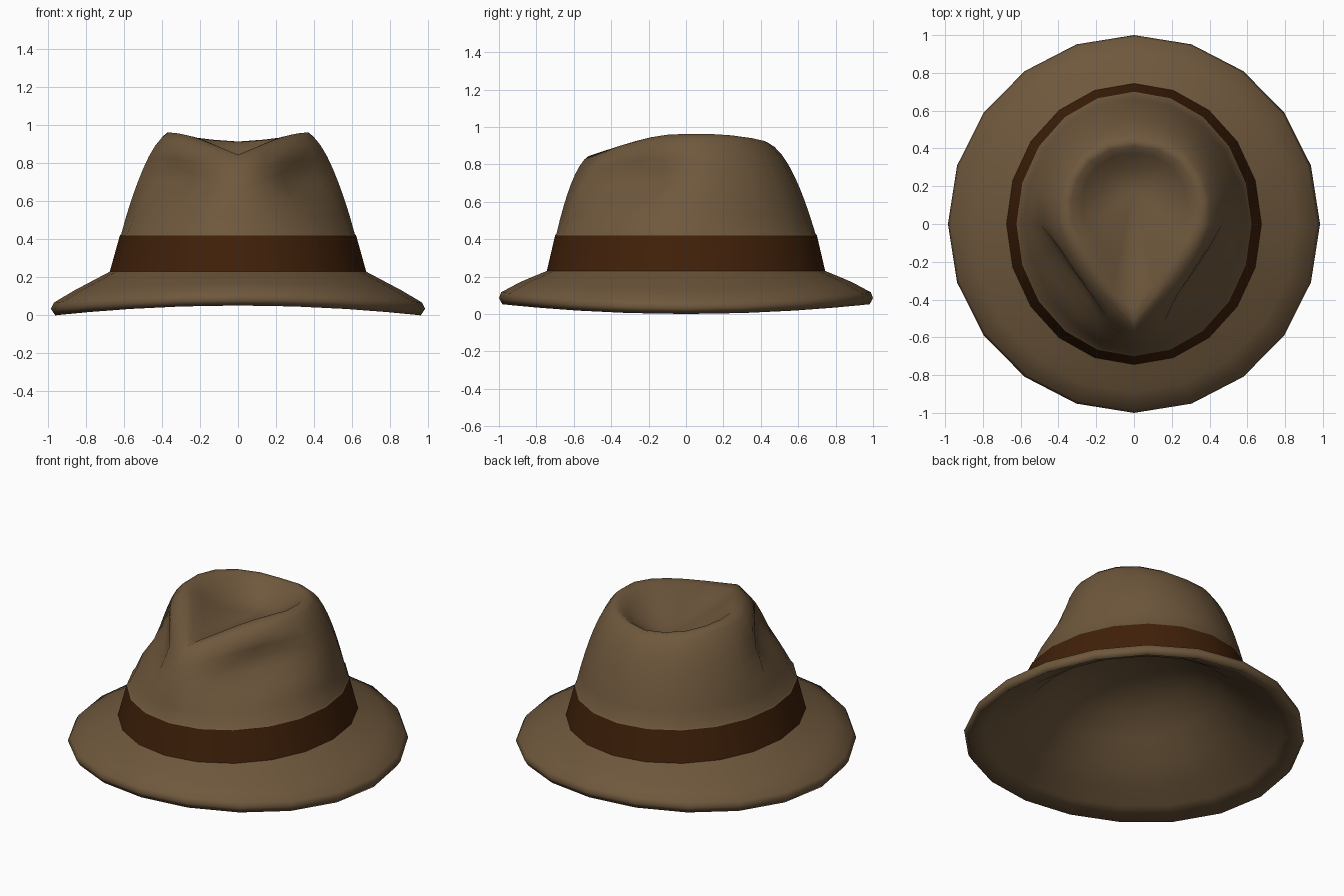
import bpy, bmesh, math

if "Cube" in bpy.data.objects:
    bpy.data.objects.remove(bpy.data.objects["Cube"])

N = 20  # columns around the hat, column 0 at the front


def material(name, rgb):
    m = bpy.data.materials.new(name)
    m.diffuse_color = (*rgb, 1)
    m.use_nodes = True
    m.node_tree.nodes["Principled BSDF"].inputs["Base Color"].default_value = m.diffuse_color
    return m


felt = material("brown_felt", (0.158, 0.097, 0.046))
ribbon = material("dark_brown_ribbon", (0.051, 0.0145, 0.0028))

# teardrop rim of the crown, front to back: radius and height per column
RIM_R = [0.52, 0.385, 0.33, 0.315, 0.33, 0.365, 0.39, 0.415, 0.435, 0.44, 0.44]
RIM_Z = [0.845, 0.895, 0.925, 0.945, 0.958, 0.963, 0.963, 0.955, 0.94, 0.925, 0.915]
FLOOR, FLOOR_Y = 0.79, 0.18  # deepest point of the dent


def angle(i):
    return 2 * math.pi * i / N


def oval(rx, ry, z, lift=0.0):
    """Oval ring; lift raises the front and back."""
    return [(rx * math.sin(angle(i)), -ry * math.cos(angle(i)),
             z + lift * math.cos(angle(i)) ** 2) for i in range(N)]


def rim(i):
    j = min(i, N - i)
    return RIM_R[j], RIM_Z[j]


def wall(s):
    """Crown wall ring, s = 0 at the ribbon top and 1 at the teardrop rim."""
    ring = []
    zf = 1.76 * s * (1 - s) + s * s
    for i in range(N):
        a = angle(i)
        r, z = rim(i)
        p0 = (0.617 * math.sin(a), -0.695 * math.cos(a))
        p1 = (r * math.sin(a), -r * math.cos(a))
        # finger pinches at the front sides
        deg = min(i, N - i) * 360 / N
        pinch = 0.105 * math.exp(-((deg - 54) / 26) ** 4) * math.exp(-((s - 0.40) / 0.21) ** 2)
        x = p0[0] + (p1[0] - p0[0]) * s
        y = p0[1] + (p1[1] - p0[1]) * s
        ring.append((x - pinch * math.copysign(0.75, math.sin(a)), y + pinch * 0.66,
                     0.42 + (z - 0.42) * zf))
    return ring


def dent(k, h):
    """Ring inside the teardrop, k scales the rim, h is height above the floor."""
    ring = []
    for i in range(N):
        a = angle(i)
        r, z = rim(i)
        ring.append((k * r * math.sin(a), -k * r * math.cos(a) + FLOOR_Y * (1 - k),
                     FLOOR + (z - FLOOR) * h))
    return ring


walls = [wall(s) for s in (0.01, 0.12, 0.24, 0.35, 0.46, 0.58, 0.72, 0.87, 1.0)]
dents = [dent(k, h) for k, h in ((0.9, 0.96), (0.75, 0.7), (0.5, 0.33), (0.25, 0.1))]

# outer skin, from the brim lip up to the dent
brim = [oval(0.962, 0.982, 0.0, 0.052), oval(0.985, 1.0, 0.035, 0.05),
        oval(0.968, 0.988, 0.068, 0.048), oval(0.86, 0.89, 0.132, 0.037),
        oval(0.76, 0.81, 0.185, 0.018), oval(0.675, 0.744, 0.23)]
band_bottom = len(brim) - 1
outer = brim + [oval(0.622, 0.70, 0.42)] + walls + dents

# lining: a smooth dome running down into the underside of the brim
lining = [oval(0.19, 0.21, 0.50), oval(0.35, 0.39, 0.44), oval(0.49, 0.54, 0.335),
          oval(0.61, 0.66, 0.22, 0.01), oval(0.74, 0.79, 0.13, 0.02),
          oval(0.86, 0.89, 0.062, 0.038)]

bm = bmesh.new()


def add(ring):
    return [bm.verts.new(p) for p in ring]


def bridge(a, b, mat=0):
    for i in range(N):
        j = (i + 1) % N
        f = bm.faces.new((a[i], a[j], b[j], b[i]))
        f.material_index = mat
        f.smooth = True


def cap(ring, y, z):
    c = bm.verts.new((0, y, z))
    for i in range(N):
        bm.faces.new((ring[i], ring[(i + 1) % N], c)).smooth = True


skin = [add(r) for r in outer]
inside = [add(r) for r in lining]
for n in range(len(skin) - 1):
    bridge(skin[n], skin[n + 1], 1 if n == band_bottom else 0)
cap(skin[-1], FLOOR_Y, FLOOR)
for n in range(len(inside) - 1):
    bridge(inside[n], inside[n + 1])
cap(inside[0], 0, 0.52)
bridge(inside[-1], skin[0])

bmesh.ops.recalc_face_normals(bm, faces=bm.faces)

# crisp creases along the lower and upper edge of the ribbon
for ring in skin[band_bottom:band_bottom + 2]:
    for i in range(N):
        bm.edges.get((ring[i], ring[(i + 1) % N])).smooth = False

mesh = bpy.data.meshes.new("felt_hat")
bm.to_mesh(mesh)
bm.free()
mesh.materials.append(felt)
mesh.materials.append(ribbon)
hat = bpy.data.objects.new("felt_hat", mesh)
bpy.context.collection.objects.link(hat)
